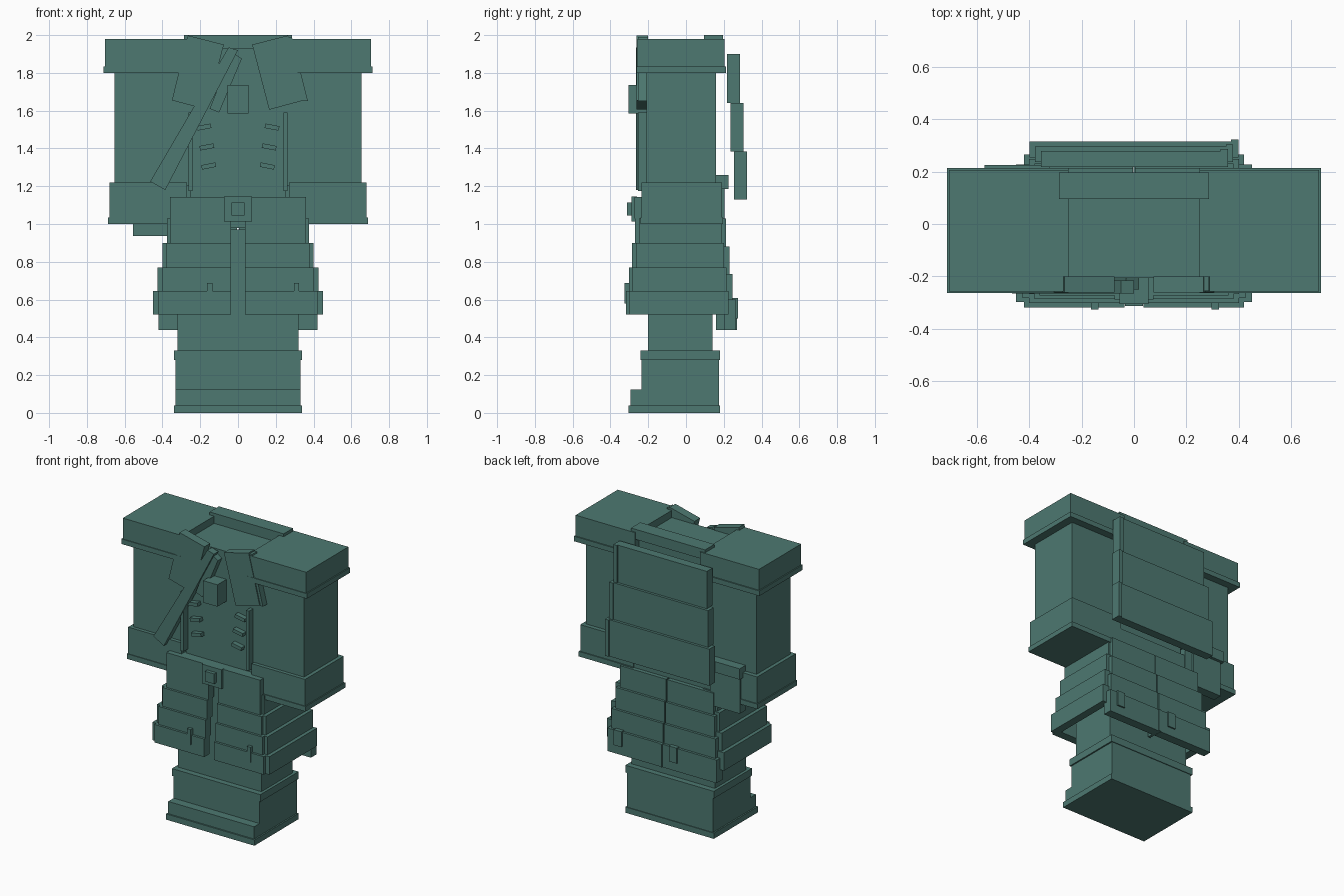
import bpy, math
from mathutils import Matrix, Vector

if "Cube" in bpy.data.objects:
    bpy.data.objects.remove(bpy.data.objects["Cube"])

mat = bpy.data.materials.new("dark_teal")
mat.diffuse_color = (0.075, 0.19, 0.165, 1)
mat.use_nodes = True
mat.node_tree.nodes["Principled BSDF"].inputs["Base Color"].default_value = mat.diffuse_color
mat.roughness = 1.0


def box(name, x, y, z, tilt=0.0):
    """Box from (min, max) ranges; tilt turns it about y, in degrees."""
    bpy.ops.mesh.primitive_cube_add(size=1)
    ob = bpy.context.object
    ob.name = ob.data.name = name
    size = [b - a for a, b in (x, y, z)]
    mid = Vector([(a + b) / 2 for a, b in (x, y, z)])
    ob.data.transform(Matrix.Rotation(math.radians(tilt), 4, 'Y') @ Matrix.Diagonal((*size, 1)))
    ob.location = mid
    ob.data.materials.append(mat)
    return ob


def pair(name, x, y, z, tilt=0.0):
    """The same box on both sides."""
    box(name + "_right", x, y, z, tilt)
    box(name + "_left", (-x[1], -x[0]), y, z, -tilt)


def slab(name, pts, y):
    """Flat panel with an (x, z) outline, extruded along y."""
    n = len(pts)
    verts = [(px, py, pz) for py in y for px, pz in pts]
    faces = [tuple(range(n)), tuple(reversed(range(n, 2 * n)))]
    faces += [(i, i + n, (i + 1) % n + n, (i + 1) % n) for i in range(n)]
    area = sum(pts[i][0] * pts[(i + 1) % n][1] - pts[(i + 1) % n][0] * pts[i][1] for i in range(n))
    if area < 0:
        faces = [tuple(reversed(f)) for f in faces]
    me = bpy.data.meshes.new(name)
    me.from_pydata(verts, [], faces)
    me.materials.append(mat)
    ob = bpy.data.objects.new(name, me)
    bpy.context.collection.objects.link(ob)
    return ob


# Boots and legs
box("sole", (-0.34, 0.34), (-0.305, 0.18), (0, 0.04))
box("toe", (-0.33, 0.33), (-0.295, 0.0), (0.04, 0.125))
box("boots", (-0.33, 0.33), (-0.235, 0.175), (0.04, 0.28))
box("boot_trim", (-0.34, 0.34), (-0.24, 0.18), (0.28, 0.33))
box("legs", (-0.32, 0.32), (-0.2, 0.14), (0.33, 0.97))

# Torso and sleeves
box("torso", (-0.255, 0.255), (-0.205, 0.16), (0.98, 1.93))
pair("sleeve", (0.25, 0.655), (-0.21, 0.16), (1.2, 1.81))
pair("shoulder", (0.25, 0.705), (-0.258, 0.205), (1.83, 1.98))
pair("shoulder_lip", (0.25, 0.713), (-0.263, 0.213), (1.80, 1.835))
pair("cuff", (0.27, 0.68), (-0.235, 0.19), (1.03, 1.22))
pair("cuff_lip", (0.27, 0.687), (-0.24, 0.197), (1.0, 1.035))

# Collar, lapels and chest strap
box("collar_back", (-0.285, 0.285), (0.095, 0.197), (1.93, 2.0))
for s, tag in ((1, "right"), (-1, "left")):
    slab("lapel_" + tag, [(s * a, b) for a, b in
         ((0.075, 1.95), (0.265, 1.998), (0.35, 1.655), (0.165, 1.605))], (-0.262, -0.2))
slab("lapel_edge", [(0.265, 1.99), (0.285, 1.99), (0.37, 1.65), (0.35, 1.65)], (-0.255, -0.2))
slab("chest_strap", [(-0.05, 1.935), (0.0, 1.92), (-0.385, 1.18), (-0.465, 1.225)], (-0.265, -0.215))
slab("inner_strap", [(-0.03, 1.91), (0.02, 1.875), (-0.10, 1.59), (-0.15, 1.61)], (-0.25, -0.2))

# Chest details
box("brooch", (-0.055, 0.055), (-0.305, -0.2), (1.585, 1.737))
pair("vest_edge", (0.24, 0.262), (-0.255, -0.2), (1.175, 1.59))
for i, (x, z) in enumerate(((0.18, 1.513), (0.165, 1.408), (0.155, 1.307))):
    pair(f"clasp_{i}", (x - 0.038, x + 0.038), (-0.24, -0.2), (z - 0.012, z + 0.012), 11)

# Belt and buckle
box("belt", (-0.36, 0.36), (-0.272, 0.185), (1.03, 1.143))
box("buckle_plate", (-0.075, 0.075), (-0.288, -0.26), (1.012, 1.145))
box("buckle_stud", (-0.035, 0.035), (-0.312, -0.26), (1.045, 1.115))

# Layered skirt: front, side and back panels flare out downwards
front_z = (1.03, 0.9, 0.77, 0.645, 0.52)
back_z = (1.03, 0.88, 0.735, 0.6, 0.44)
for i in range(4):
    w = 0.36 + 0.02 * i
    side = 0.375 + 0.025 * i
    yf = -0.27 - 0.016 * i
    yb = 0.213 + 0.017 * i
    pair(f"skirt_front_{i}", (0.037, w), (yf, yf + 0.06), (front_z[i + 1], front_z[i]))
    pair(f"skirt_side_{i}", (side - 0.055, side), (yf + 0.02, 0.19 + 0.012 * i),
         (front_z[i + 1], front_z[i]))
    pair(f"skirt_back_{i}", (0.004, w), (yb - 0.063, yb), (back_z[i + 1], back_z[i]))
box("skirt_back_seam", (-0.002, 0.016), (0.16, 0.27), (0.44, 0.6))

# Skirt tags
for i, x in enumerate((-0.15, 0.31)):
    box(f"front_tag_{i}", (x - 0.014, x + 0.014), (-0.325, -0.3), (0.58, 0.687))
for i, x in enumerate((-0.09, 0.335)):
    box(f"back_tag_{i}", (x - 0.03, x + 0.03), (0.24, 0.274), (0.5, 0.607))

# Hip pouch behind one sleeve
box("pouch", (-0.557, -0.33), (0.14, 0.205), (0.937, 1.2))
box("pouch_flap", (-0.57, -0.32), (0.15, 0.225), (1.185, 1.26))

# Overlapping cape boards with an edge strip
cape_z = (1.9, 1.64, 1.385, 1.13)
for i in range(3):
    y = 0.218 + 0.018 * i
    left, right = -0.355 - 0.022 * i, 0.33 + 0.02 * i
    box(f"cape_{i}", (left, right), (y, y + 0.06), (cape_z[i + 1], cape_z[i]))
    box(f"cape_edge_{i}", (right, right + 0.028), (y, y + 0.068), (cape_z[i + 1], cape_z[i]))
